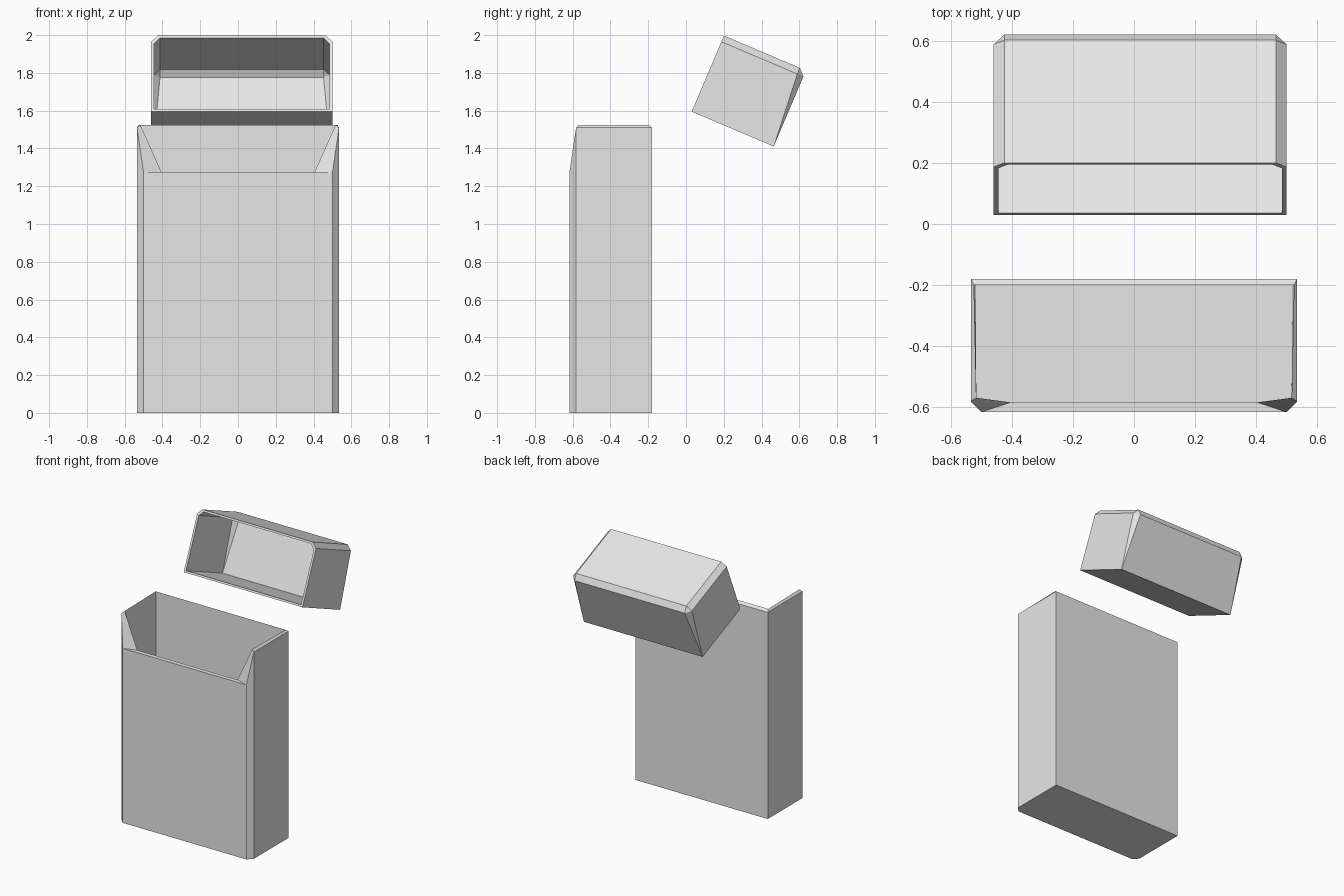
import bpy, bmesh, math

cube = bpy.data.objects.get("Cube")
if cube:
    bpy.data.objects.remove(cube, do_unlink=True)

card = bpy.data.materials.new("pale_grey_card")
card.use_nodes = True
card.diffuse_color = (0.8, 0.8, 0.8, 1)
card.node_tree.nodes["Principled BSDF"].inputs["Base Color"].default_value = card.diffuse_color


def mirrored(half):
    """Close a half outline into a symmetric loop across x."""
    return half + [(-x, y, z) for x, y, z in reversed(half)]


def shell(name, halves):
    """Skin a stack of loops, cap both ends and weld shared corners."""
    bm = bmesh.new()
    loops = [[bm.verts.new(p) for p in mirrored(h)] for h in halves]
    for a, b in zip(loops, loops[1:]):
        n = len(a)
        for i in range(n):
            j = (i + 1) % n
            bm.faces.new((a[i], a[j], b[j], b[i]))
    bm.faces.new(loops[0])
    bm.faces.new(loops[-1])
    bmesh.ops.remove_doubles(bm, verts=bm.verts, dist=0.0005)
    bmesh.ops.dissolve_degenerate(bm, edges=bm.edges, dist=0.0005)
    bmesh.ops.recalc_face_normals(bm, faces=bm.faces)
    mesh = bpy.data.meshes.new(name)
    bm.to_mesh(mesh)
    bm.free()
    mesh.materials.append(card)
    obj = bpy.data.objects.new(name, mesh)
    bpy.context.collection.objects.link(obj)
    return obj


# Open carton: bevelled front corners, lowered front edge, hollow inside
shell("carton_body", [
    [(0.535, -0.18, 0), (0.535, -0.582, 0), (0.5, -0.617, 0)],
    [(0.535, -0.18, 1.51), (0.535, -0.582, 1.51), (0.5, -0.617, 1.275)],
    [(0.525, -0.2, 1.525), (0.517, -0.57, 1.525), (0.405, -0.585, 1.275)],
    [(0.52, -0.2, 0.02), (0.517, -0.57, 0.02), (0.485, -0.6, 0.02)],
])


# Lid: local y is its depth from the opening, local z its height
def lid_loops(w, low, high, depth, c):
    opening = [(w, 0, low), (w, 0, high - c), (w - c, 0, high)]
    shoulder = [(w, depth, low), (w, depth - c, high - c), (w - c, depth - c, high)]
    end = [(w, depth, low), (w - c, depth, high - c), (w - c, depth, high - c)]
    return [end, shoulder, opening]


outer = lid_loops(0.48, 0, 0.437, 0.472, 0.035)
inner = lid_loops(0.465, 0.014, 0.423, 0.457, 0.032)
lid = shell("flip_lid", outer + inner[::-1])
lid.location = (0.02, 0.03, 1.595)
lid.rotation_euler.x = math.radians(-23)
